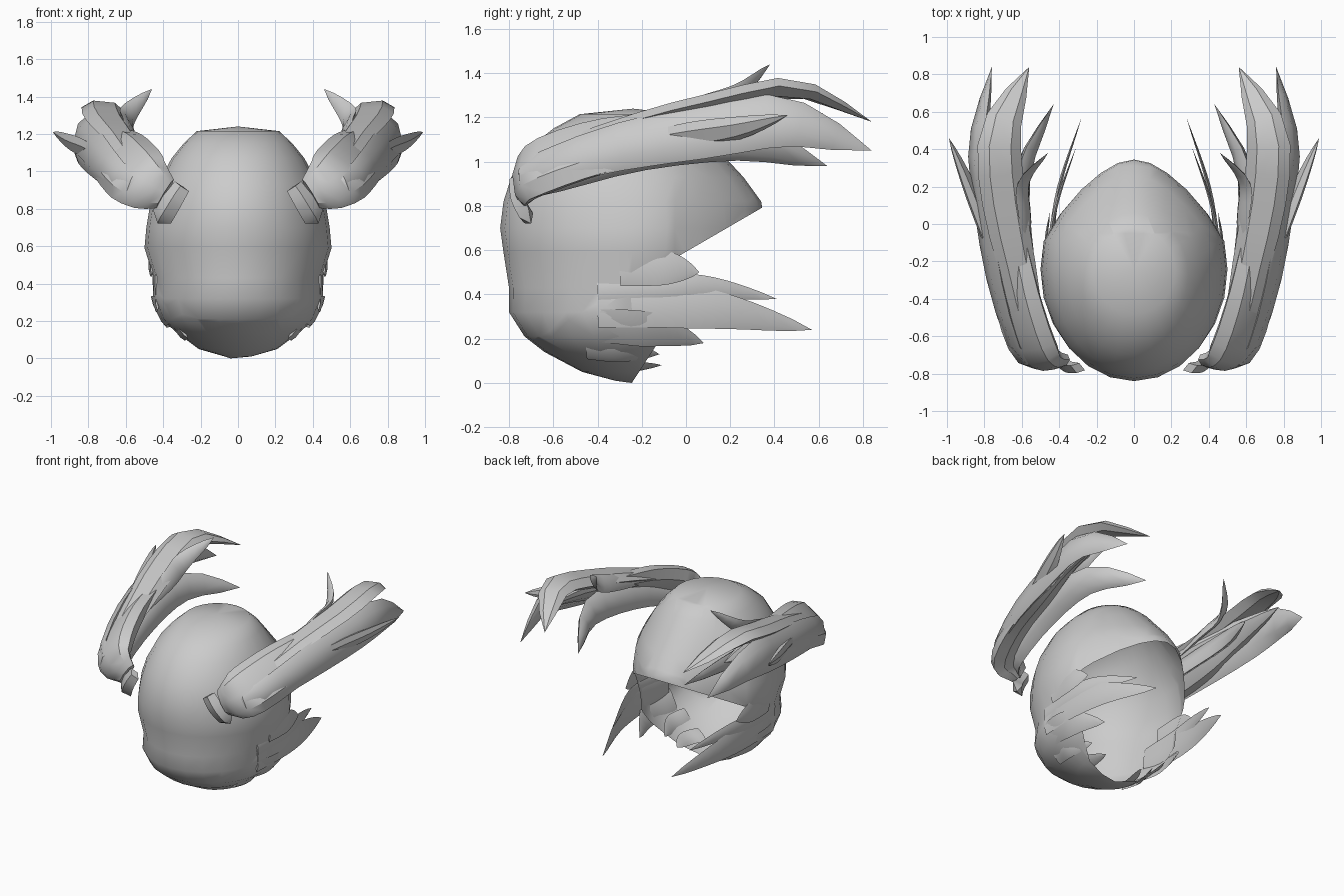
import bpy, bmesh, math
from mathutils import Vector

cube = bpy.data.objects.get("Cube")
if cube:
    bpy.data.objects.remove(cube, do_unlink=True)

grey = bpy.data.materials.new("hair_grey")
grey.use_nodes = True
grey.diffuse_color = (0.6, 0.6, 0.6, 1)
grey.node_tree.nodes["Principled BSDF"].inputs["Base Color"].default_value = (0.6, 0.6, 0.6, 1)


def finish(bm, name, angle):
    mesh = bpy.data.meshes.new(name)
    bm.to_mesh(mesh)
    bm.free()
    mesh.materials.append(grey)
    obj = bpy.data.objects.new(name, mesh)
    bpy.context.collection.objects.link(obj)
    bpy.ops.object.select_all(action='DESELECT')
    obj.select_set(True)
    bpy.context.view_layer.objects.active = obj
    bpy.ops.object.shade_smooth_by_angle(angle=math.radians(angle))


def smooth_path(points, t):
    # Catmull-Rom point at t in 0..1
    p = [Vector(q) for q in points]
    p = [2 * p[0] - p[1]] + p + [2 * p[-1] - p[-2]]
    u = t * (len(points) - 1)
    i = min(int(u), len(points) - 2)
    u -= i
    a, b, c, d = p[i:i + 4]
    return 0.5 * (2 * b + (c - a) * u + (2 * a - 5 * b + 4 * c - d) * u * u
                  + (3 * b - a - 3 * c + d) * u ** 3)


def strand(name, points, width, thick, side, root=0.4, peak=0.5, steps=12, sides=6):
    # mirrored pair of tapered locks swept along a path, broad axis near the side vector
    for label, sx in (("left_", 1), ("right_", -1)):
        bm = bmesh.new()
        rings = []
        for k in range(steps):
            t = k / steps
            pos = smooth_path(points, t)
            tangent = (smooth_path(points, t + 0.02) - pos).normalized()
            broad = Vector(side)
            broad = (broad - tangent * broad.dot(tangent)).normalized()
            thin = tangent.cross(broad)
            if t < peak:
                f = root + (1 - root) * math.sin(t / peak * math.pi / 2)
            else:
                f = math.cos((t - peak) / (1 - peak) * math.pi / 2) ** 0.8
            ring = []
            for j in range(sides):
                a = math.tau * j / sides
                v = pos + broad * math.cos(a) * width * f + thin * math.sin(a) * thick * f
                ring.append(bm.verts.new((v.x * sx, v.y, v.z)))
            rings.append(ring)
        tip = bm.verts.new((points[-1][0] * sx, points[-1][1], points[-1][2]))
        for r0, r1 in zip(rings, rings[1:]):
            for j in range(sides):
                n = (j + 1) % sides
                bm.faces.new((r0[j], r0[n], r1[n], r1[j]))
        for j in range(sides):
            bm.faces.new((rings[-1][j], rings[-1][(j + 1) % sides], tip))
        bm.faces.new(rings[0])
        bmesh.ops.recalc_face_normals(bm, faces=bm.faces)
        finish(bm, label + name, 35)


# Head of hair: stacked rings (height, half width, front y, back y), egg-shaped towards the fringe
rows = [(0.01, 0.07, -0.32, -0.15), (0.05, 0.21, -0.47, -0.05), (0.14, 0.33, -0.64, 0.05),
        (0.21, 0.41, -0.73, 0.12), (0.32, 0.455, -0.8, 0.24), (0.43, 0.45, -0.8, 0.3),
        (0.59, 0.5, -0.825, 0.34), (0.7, 0.49, -0.84, 0.36), (0.82, 0.47, -0.825, 0.34),
        (0.93, 0.43, -0.79, 0.26), (1.07, 0.355, -0.7, 0.13), (1.15, 0.29, -0.6, 0.06),
        (1.215, 0.22, -0.48, -0.02)]
SEG = 24
bm = bmesh.new()
rings = []
for z, hw, yf, yb in rows:
    ring = []
    for j in range(SEG):
        a = math.tau * j / SEG
        y = (yf + yb) / 2 - (yb - yf) / 2 * math.cos(a)
        ring.append(bm.verts.new((hw * math.sin(a) * (1 - 0.8 * max(0, y + 0.05)), y, z)))
    rings.append(ring)
for r0, r1 in zip(rings, rings[1:]):
    for j in range(SEG):
        n = (j + 1) % SEG
        bm.faces.new((r0[j], r0[n], r1[n], r1[j]))
for ring, apex in ((rings[0], (-0.04, -0.25, 0.0)), (rings[-1], (0, -0.24, 1.24))):
    v = bm.verts.new(apex)
    for j in range(SEG):
        bm.faces.new((ring[j], ring[(j + 1) % SEG], v))
bmesh.ops.recalc_face_normals(bm, faces=bm.faces)

# Face opening: cut along the fringe line, behind the cheeks and up from the nape
for co, no in (((0, 0.34, 0.79), (0, -0.58, 1)), ((0, -0.05, 0), (0, 1, 0)),
               ((0, -0.05, 0.3), (0, 1, -0.65))):
    bmesh.ops.bisect_plane(bm, geom=bm.verts[:] + bm.edges[:] + bm.faces[:],
                           plane_co=co, plane_no=no)


def in_opening(face):
    c = face.calc_center_median()
    behind = c.y > -0.05 and c.z < 0.79 - 0.58 * (0.34 - c.y)
    return behind or (c.z < 0.3 and c.y > -0.05 - 0.65 * (0.3 - c.z))


bmesh.ops.delete(bm, geom=[f for f in bm.faces if in_opening(f)], context='FACES')
finish(bm, "hair_shell", 50)

# Side locks continuing the shell past the cheeks
UP = (0, 0, 1)
strand("cheek_spike", [(0.46, -0.3, 0.51), (0.47, -0.1, 0.52), (0.45, 0.06, 0.5)],
       0.08, 0.01, UP, 0.9, 0.4)
strand("upper_cheek_lock", [(0.435, -0.4, 0.41), (0.447, -0.1, 0.43), (0.41, 0.12, 0.43), (0.31, 0.41, 0.38)],
       0.06, 0.012, UP, 0.9, 0.4)
strand("long_cheek_lock", [(0.43, -0.4, 0.34), (0.44, -0.1, 0.35), (0.4, 0.2, 0.32), (0.28, 0.57, 0.24)],
       0.1, 0.015, UP, 0.9, 0.35)
strand("lower_cheek_lock", [(0.4, -0.42, 0.26), (0.425, -0.25, 0.25), (0.4, -0.1, 0.23), (0.32, 0.08, 0.18)],
       0.09, 0.012, (0.5, 0, 1), 0.9, 0.4)

# Short locks curling under the nape
strand("nape_lock", [(0.3, -0.45, 0.15), (0.32, -0.3, 0.14), (0.26, -0.12, 0.13)],
       0.06, 0.01, (0.8, 0, 1), 0.9, 0.4)
strand("under_nape_lock", [(0.15, -0.4, 0.07), (0.19, -0.28, 0.07), (0.15, -0.11, 0.08)],
       0.06, 0.01, (1, 0, 0.5), 0.9, 0.4)

# Twin tails: a broad leaning body bowing out of the tie, with strands fanning out of its end
BASE = (0.39, -0.73, 0.88)
strand("tail_body", [BASE, (0.52, -0.69, 0.96), (0.62, -0.42, 1.06), (0.68, -0.1, 1.12),
                     (0.72, 0.2, 1.18), (0.74, 0.62, 1.22)], 0.18, 0.08, (1, 0, -1), 0.5, 0.28, 16, 8)
strand("tail_top_blade", [BASE, (0.52, -0.67, 1.02), (0.62, -0.25, 1.17), (0.7, 0.15, 1.27),
                          (0.71, 0.5, 1.33), (0.56, 0.84, 1.18)], 0.12, 0.05, (1, 0, 0.1), 0.2, 0.7)
strand("tail_outer_strand", [BASE, (0.6, -0.71, 0.94), (0.73, -0.33, 1.06), (0.8, 0.1, 1.14),
                             (0.83, 0.45, 1.18), (0.76, 0.84, 1.05)], 0.13, 0.05, (-0.25, 0, 1), 0.3, 0.7)
strand("tail_inner_strand", [BASE, (0.51, -0.6, 0.93), (0.58, -0.2, 1.05), (0.6, 0.25, 1.09),
                             (0.43, 0.64, 0.98)], 0.1, 0.04, (0.4, 0, 1), 0.4, 0.65)
strand("tail_side_tip", [(0.68, -0.4, 1.05), (0.79, -0.05, 1.11), (0.89, 0.22, 1.15), (0.99, 0.46, 1.21)],
       0.065, 0.03, (0.5, 0, 1), 0.3, 0.5)
strand("tail_raised_curl", [(0.57, -0.4, 1.1), (0.58, 0.0, 1.22), (0.59, 0.22, 1.3), (0.46, 0.38, 1.44)],
       0.065, 0.02, (0.6, 0, 1), 0.3, 0.5)

# Small ties holding the tails
strand("tail_tie", [(0.3, -0.77, 0.92), (0.36, -0.76, 0.83), (0.43, -0.7, 0.72)],
       0.06, 0.035, (1, 0.3, 0.4), 0.8, 0.9, 6, 4)
